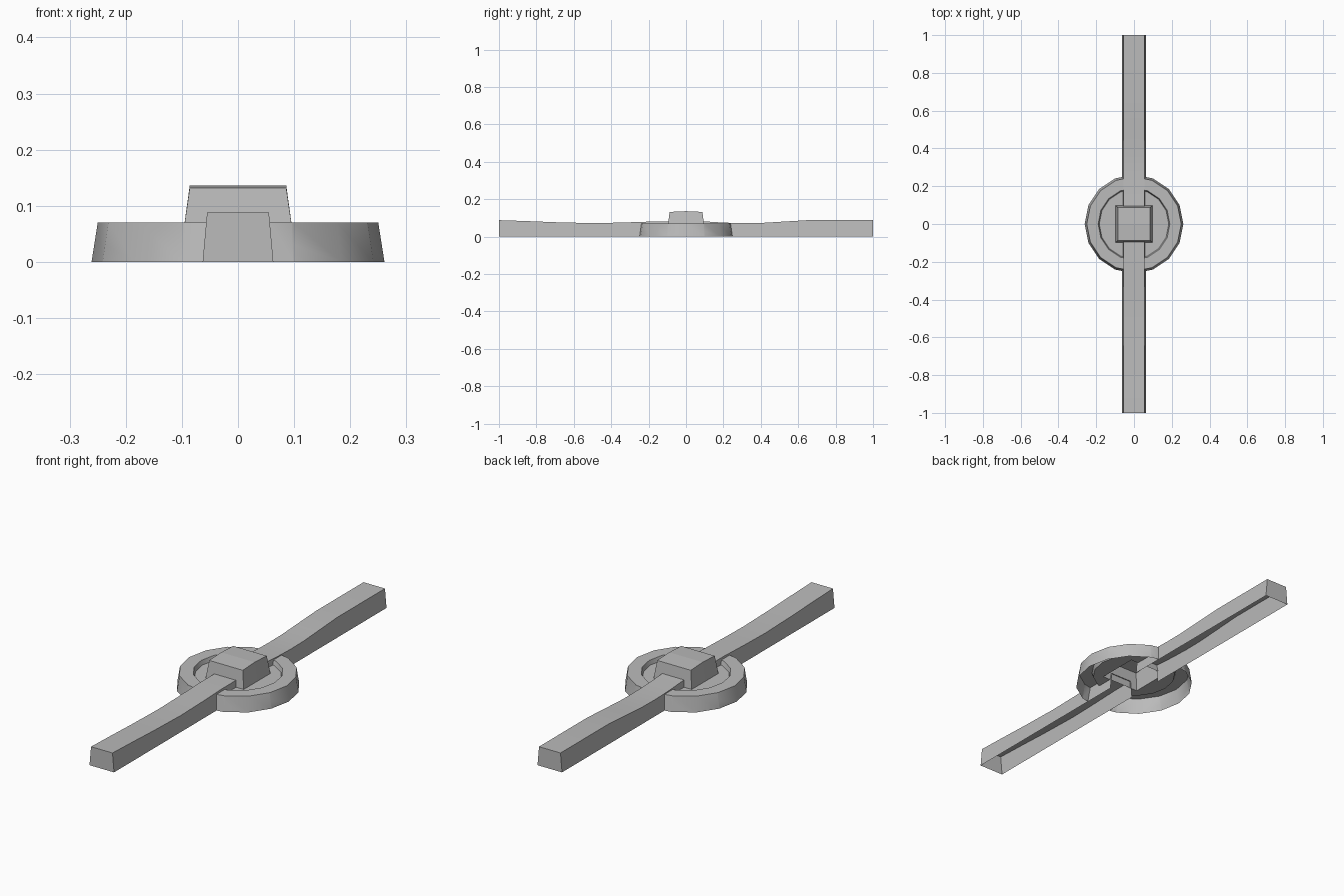
import bpy, bmesh, math

cube = bpy.data.objects.get("Cube")
if cube:
    bpy.data.objects.remove(cube, do_unlink=True)

grey = bpy.data.materials.new("plain_grey")
grey.use_nodes = True
colour = (0.5, 0.5, 0.5, 1)
grey.diffuse_color = colour
grey.node_tree.nodes["Principled BSDF"].inputs["Base Color"].default_value = colour

FLOOR, RIM = 0.05, 0.07
ARM_BOTTOM, ARM_SLOPE, HUB = 0.063, 0.09, 0.098


def finish(name, bm, smooth=False):
    mesh = bpy.data.meshes.new(name)
    bm.to_mesh(mesh)
    bm.free()
    mesh.materials.append(grey)
    obj = bpy.data.objects.new(name, mesh)
    bpy.context.collection.objects.link(obj)
    if smooth:
        bpy.ops.object.select_all(action='DESELECT')
        obj.select_set(True)
        bpy.context.view_layer.objects.active = obj
        bpy.ops.object.shade_smooth_by_angle(angle=math.radians(30))
    return obj


def skin(bm, sections, closed=False):
    """Join rows of points into a strip of quads."""
    rows = [[bm.verts.new(p) for p in s] for s in sections]
    pairs = list(zip(rows, rows[1:])) + ([(rows[-1], rows[0])] if closed else [])
    for a, b in pairs:
        for i in range(len(a) - 1):
            bm.faces.new((a[i], b[i], b[i + 1], a[i + 1]))
    return rows


def bisect(bm, co, normal, clear=False):
    bmesh.ops.bisect_plane(bm, geom=bm.verts[:] + bm.edges[:] + bm.faces[:],
                           plane_co=co, plane_no=normal, clear_inner=clear)


# Half rings: open underneath, with a sunken floor, trimmed where the arms pass
profile = [(0.261, 0), (0.25, RIM), (0.19, RIM), (0.184, FLOOR), (0.03, FLOOR)]
for name, side in (("ring_left", 1), ("ring_right", -1)):
    bm = bmesh.new()
    skin(bm, [[(r * math.cos(a), r * math.sin(a), z) for r, z in profile]
              for a in (k * math.tau / 16 for k in range(16))], closed=True)
    bisect(bm, (side * ARM_BOTTOM, 0, 0), (side, 0, ARM_SLOPE), clear=True)
    # Open the floor below the hub
    bisect(bm, (side * HUB, 0, 0), (1, 0, 0))
    for y in (-HUB, HUB):
        bisect(bm, (0, y, 0), (0, 1, 0))
    inside = [f for f in bm.faces
              if abs(f.calc_center_median().x) < HUB
              and abs(f.calc_center_median().y) < HUB]
    bmesh.ops.delete(bm, geom=inside, context='FACES')
    finish(name, bm, smooth=True)


# Arms: tapered channels with a gently waving top and a closed outer end
def arm_section(y, z):
    top = ARM_BOTTOM - ARM_SLOPE * z
    return [(ARM_BOTTOM, y, 0), (top, y, z), (-top, y, z), (-ARM_BOTTOM, y, 0)]


front = [(-1, 0.088), (-0.85, 0.083), (-0.7, 0.077), (-0.5, 0.072),
         (-0.35, 0.075), (-0.2, 0.08), (-0.09, 0.08)]
back = [(0.09, 0.082), (0.2, 0.075), (0.3, 0.072), (0.4, 0.073),
        (0.5, 0.079), (0.65, 0.088), (1, 0.088)]
for name, path, end in (("front_arm", front, 0), ("back_arm", back, -1)):
    bm = bmesh.new()
    rows = skin(bm, [arm_section(y, z) for y, z in path])
    bm.faces.new(rows[end])
    bmesh.ops.recalc_face_normals(bm, faces=bm.faces[:])
    if max(f.normal.z for f in bm.faces) < 0.5:
        bmesh.ops.reverse_faces(bm, faces=bm.faces[:])
    finish(name, bm, smooth=True)

# Hub: tapered open box with a slightly crowned top
bm = bmesh.new()
rows = skin(bm, [[(HUB, y * HUB / 0.088, FLOOR), (0.086, y, z),
                  (-0.086, y, z), (-HUB, y * HUB / 0.088, FLOOR)]
                 for y, z in ((-0.088, 0.132), (0, 0.136), (0.088, 0.132))])
bm.faces.new(rows[0])
bm.faces.new(rows[-1])
bmesh.ops.recalc_face_normals(bm, faces=bm.faces[:])
if max(f.normal.z for f in bm.faces) < 0.5:
    bmesh.ops.reverse_faces(bm, faces=bm.faces[:])
finish("hub", bm)
